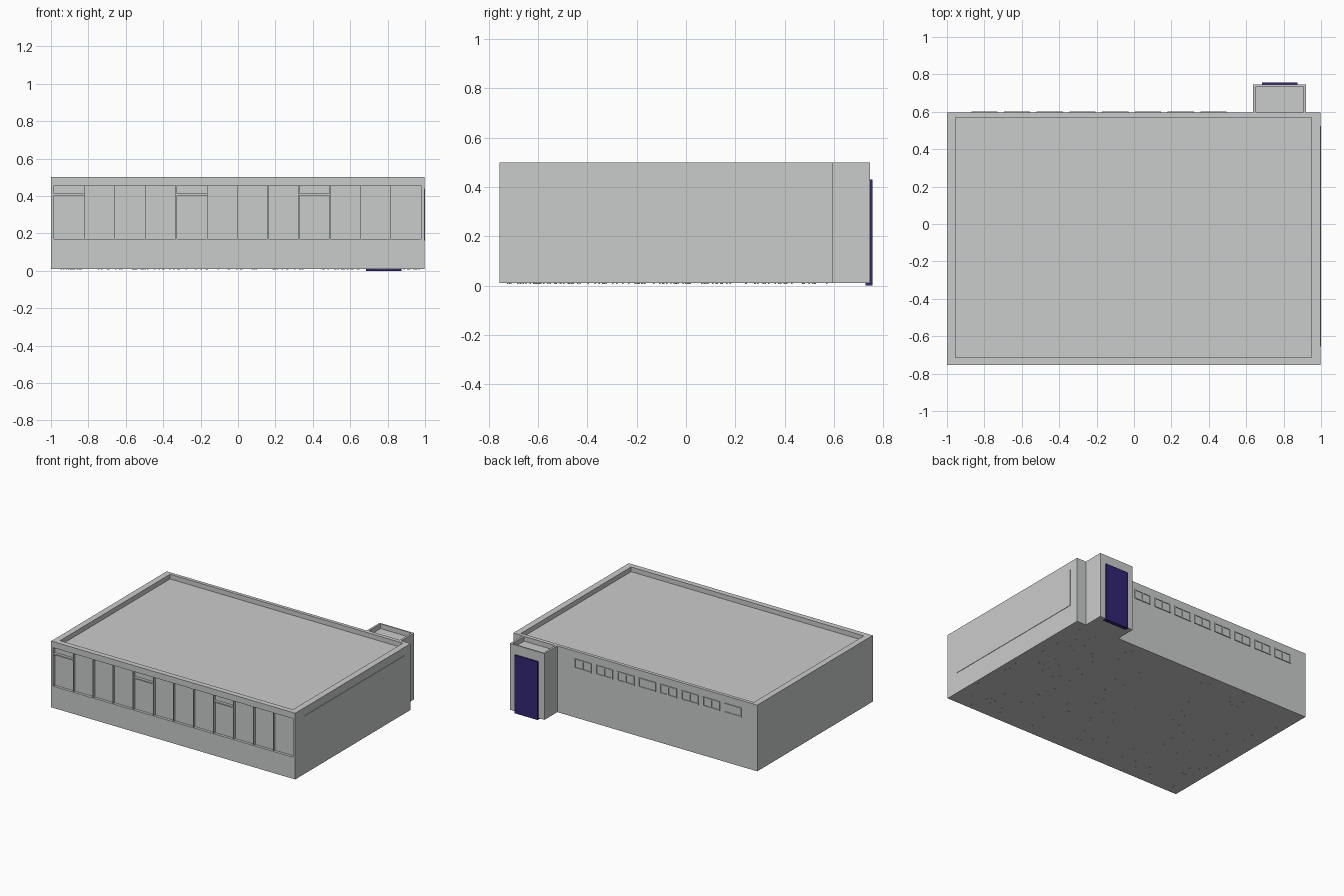
import bpy, bmesh, random

cube = bpy.data.objects.get("Cube")
if cube:
    bpy.data.objects.remove(cube, do_unlink=True)


def material(name, rgb):
    m = bpy.data.materials.new(name)
    m.use_nodes = True
    m.diffuse_color = (*rgb, 1)
    m.node_tree.nodes["Principled BSDF"].inputs["Base Color"].default_value = (*rgb, 1)
    return m


GREY = material("light_grey", (0.59, 0.6, 0.595))
NAVY = material("deep_navy", (0.032, 0.02, 0.17))


def add_box(bm, x, y, z):
    """Add a box from (low, high) ranges and return its vertices."""
    verts = bmesh.ops.create_cube(bm, size=1)["verts"]
    for v in verts:
        v.co = [r[0] if c < 0 else r[1] for c, r in zip(v.co, (x, y, z))]
    return verts


def finish(bm, name, mat=GREY):
    mesh = bpy.data.meshes.new(name)
    bm.to_mesh(mesh)
    bm.free()
    mesh.materials.append(mat)
    ob = bpy.data.objects.new(name, mesh)
    bpy.context.collection.objects.link(ob)
    return ob


def boxes(name, parts, mat=GREY):
    bm = bmesh.new()
    for p in parts:
        add_box(bm, *p)
    return finish(bm, name, mat)


def block_with_parapet(name, x, y, z, inner_x, inner_y, drop):
    """A box whose top is sunk inside a parapet."""
    bm = bmesh.new()
    add_box(bm, x, y, z)
    top = max(bm.faces, key=lambda f: f.calc_center_median().z)
    mid = top.calc_center_median()
    bmesh.ops.inset_individual(bm, faces=[top], thickness=0.01)
    for v in top.verts:
        v.co.x = inner_x[v.co.x > mid.x]
        v.co.y = inner_y[v.co.y > mid.y]
    walls = bmesh.ops.extrude_discrete_faces(bm, faces=[top])["faces"]
    for v in walls[0].verts:
        v.co.z -= drop
    return finish(bm, name)


# Main hall and the entrance block behind it
FRONT, BACK, BASE, TOP = -0.755, 0.595, 0.01, 0.5
hall = block_with_parapet("main_hall", (-1, 0.997), (FRONT, BACK), (BASE, TOP),
                          (-0.955, 0.95), (-0.715, 0.57), 0.035)
block_with_parapet("entrance_block", (0.637, 0.92), (BACK, 0.745), (BASE, TOP),
                   (0.652, 0.905), (BACK + 0.004, 0.735), 0.035)

# Three wide window recesses across the front
DEPTH, SILL, HEAD, BAY = 0.02, 0.17, 0.455, 0.65
bays = (-0.984, -0.327, 0.329)
cutter = boxes("window_cutter", [((x, x + BAY), (FRONT - 0.1, FRONT + DEPTH), (SILL, HEAD))
                                 for x in bays])
cutter.hide_render = True
cutter.hide_viewport = True
cutter.display_type = 'WIRE'
cut = hall.modifiers.new("window_recesses", 'BOOLEAN')
cut.object = cutter
cut.solver = 'EXACT'

# Thin mullions, and one transom at the first pane of each bay
inside = (FRONT, FRONT + DEPTH)
bars = []
for x in bays:
    for i in (1, 2, 3):
        c = x + BAY * i / 4
        bars.append(((c - 0.002, c + 0.002), inside, (SILL, HEAD)))
    bars.append(((x, x + BAY / 4), inside, (0.403, 0.412)))
boxes("front_window_bars", bars)

# Row of eight double windows high on the back wall
frames, panes = [], []
LOW, HIGH, BAR, WIDE = 0.375, 0.445, 0.008, 0.14
out = (BACK, BACK + 0.006)
for i in range(8):
    x = -0.87 + 0.175 * i
    for c in (x, x + (WIDE - BAR) / 2, x + WIDE - BAR):
        frames.append(((c, c + BAR), out, (LOW, HIGH)))
    for z in (LOW, HIGH - BAR):
        frames.append(((x, x + WIDE), out, (z, z + BAR)))
    panes.append(((x, x + WIDE), (BACK, BACK + 0.001), (LOW, HIGH)))
boxes("back_window_frames", frames)
boxes("back_window_panes", panes)

# Flat panel on the left wall
boxes("side_panel", [((0.997, 1.0), (-0.655, 0.525), (0.163, 0.44))])

# Entrance door with its threshold
boxes("entrance_door", [((0.685, 0.875), (0.745, 0.756), (0, 0.43)),
                        ((0.685, 0.875), (0.727, 0.75), (0, BASE))], NAVY)

# Small scattered bumps under the floor
random.seed(4)
bumps = []
for i in range(110):
    x, y = random.uniform(-0.97, 0.97), random.uniform(-0.73, 0.57)
    bumps.append(((x, x + 0.008), (y, y + 0.006), (0.007, BASE)))
boxes("floor_bumps", bumps)
